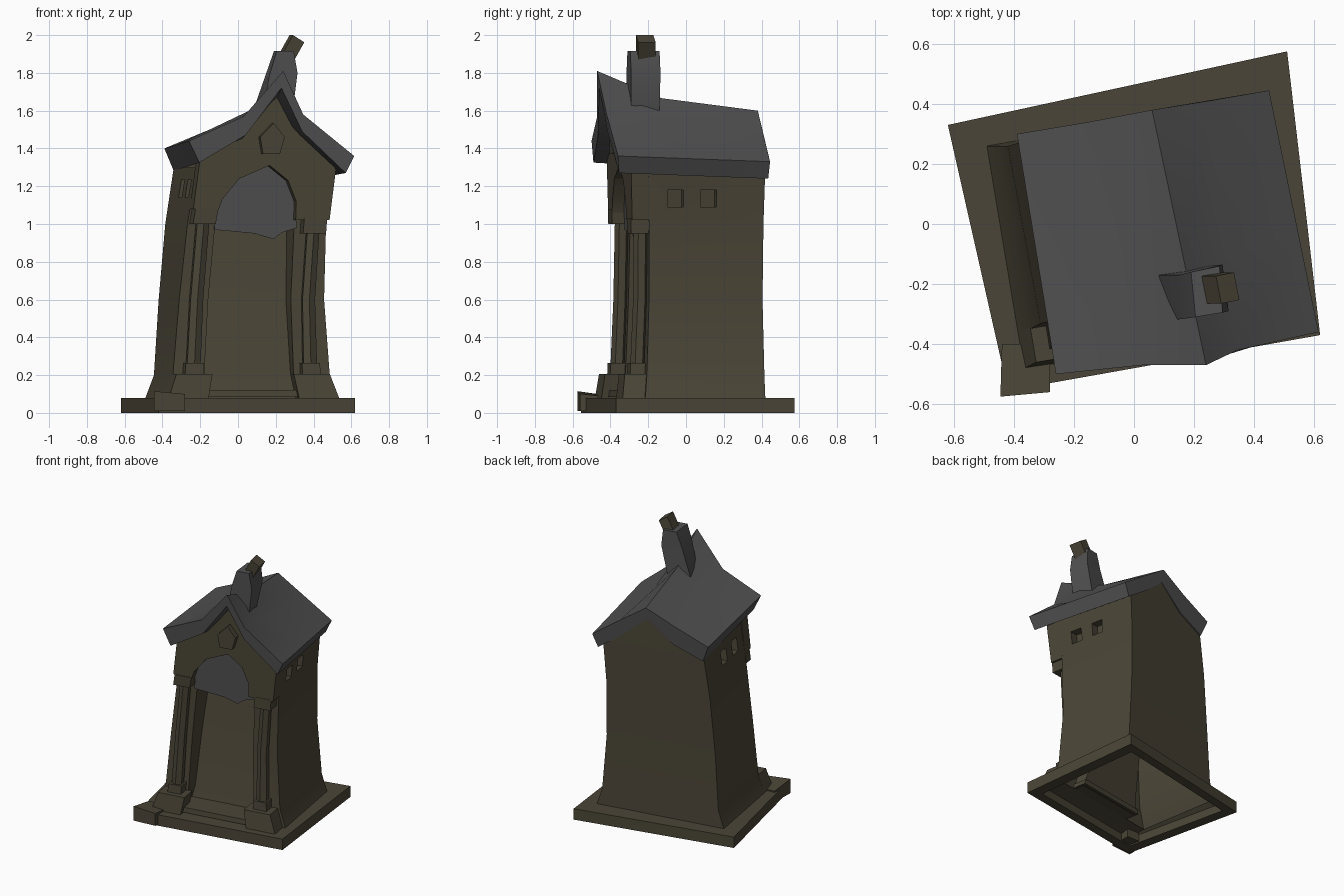
import bpy, bmesh, math
from mathutils import Vector

if "Cube" in bpy.data.objects:
    bpy.data.objects.remove(bpy.data.objects["Cube"])


def material(name, rgb):
    m = bpy.data.materials.new(name)
    m.diffuse_color = (*rgb, 1)
    m.use_nodes = True
    m.node_tree.nodes["Principled BSDF"].inputs["Base Color"].default_value = m.diffuse_color
    return m


STONE = material("brown stone", (0.070, 0.060, 0.038))
SLATE = material("grey slate", (0.082, 0.082, 0.084))

# Crooked building outline: height, then front-left, front-right, back-right, back-left
LEVELS = [
    (0.08, (-.37, -.46), (.55, -.31), (.43, .42), (-.49, .26)),
    (0.20, (-.33, -.44), (.50, -.30), (.39, .415), (-.445, .26)),
    (0.60, (-.295, -.42), (.47, -.285), (.36, .405), (-.42, .26)),
    (1.00, (-.25, -.41), (.482, -.285), (.36, .41), (-.385, .27)),
    (1.30, (-.20, -.42), (.52, -.29), (.38, .42), (-.34, .28)),
]


def warp(u, v, z):
    """u runs left to right, v front to back, inside the crooked outline."""
    zc = min(max(z, .08), 1.30)
    for a, b in zip(LEVELS, LEVELS[1:]):
        if zc <= b[0]:
            break
    t = (zc - a[0]) / (b[0] - a[0])
    fl, fr, br, bl = [Vector(p).lerp(Vector(q), t) for p, q in zip(a[1:], b[1:])]
    p = fl.lerp(fr, u).lerp(bl.lerp(br, u), v)
    return Vector((p.x, p.y, z))


def loft(name, rings, mat, caps=True):
    bm = bmesh.new()
    rows = [[bm.verts.new(p) for p in r] for r in rings]
    n = len(rows[0])
    for a, b in zip(rows, rows[1:]):
        for i in range(n):
            j = (i + 1) % n
            bm.faces.new((a[i], a[j], b[j], b[i]))
    if caps:
        bm.faces.new(rows[0][::-1])
        bm.faces.new(rows[-1])
    bmesh.ops.recalc_face_normals(bm, faces=bm.faces)
    me = bpy.data.meshes.new(name)
    bm.to_mesh(me)
    bm.free()
    me.materials.append(mat)
    ob = bpy.data.objects.new(name, me)
    bpy.context.collection.objects.link(ob)
    return ob


def prism(name, pts, v0, v1, mat):
    """Front-facing (u, z) profile extruded in depth."""
    return loft(name, [[warp(u, v, z) for u, z in pts] for v in (v0, v1)], mat)


def block(name, u0, u1, v0, v1, zs, mat=STONE):
    plan = [(u0, v0), (u1, v0), (u1, v1), (u0, v1)]
    return loft(name, [[warp(u, v, z) for u, v in plan] for z in zs], mat)


# Base slab, hollow underneath, its top meeting the walls
outer = [(-.42, -.555), (.62, -.37), (.51, .575), (-.62, .33)]
ring = lambda k, z: [Vector((x * k, y * k, z)) for x, y in outer]
foot_line = [warp(u, v, .08) for u, v in ((.01, .15), (.99, .15), (.99, .99), (.01, .99))]
loft("base_slab", [foot_line, ring(.86, .06), ring(.86, 0), ring(1, 0), ring(1, .08), foot_line],
     STONE, caps=False)

# Loose corner stone
corner = [(-.445, -.575, .115), (-.28, -.56, .10), (-.28, -.40, .085), (-.44, -.40, .09)]
loft("corner_stone", [[(x, y, .01) for x, y, z in corner], corner], STONE)

# Main walls with a recessed doorway
rings = []
for z in (.08, .2, .6, 1.0, 1.3):
    d = .24 + .2 * z
    plan = [(0, .13), (.2, .13), (.2, d), (.77, d), (.77, .13), (1, .13), (1, 1), (0, 1)]
    rings.append([warp(u, v, z) for u, v in plan])
walls = loft("walls", rings, STONE)

# Small window recesses
cutters = []
for u0, u1, z0, z1 in ((.92, 1.1, 1.09, 1.18), (-.1, .08, 1.14, 1.235)):
    for v in (.33, .58):
        c = block("window_cutter", u0, u1, v - .06, v + .06, (z0, z1))
        c.hide_render = True
        cutters.append(c)
        m = walls.modifiers.new("window", 'BOOLEAN')
        m.object = c
        m.solver = 'EXACT'
deps = bpy.context.evaluated_depsgraph_get()
cut = bpy.data.meshes.new_from_object(walls.evaluated_get(deps))
walls.modifiers.clear()
walls.data = cut
for c in cutters:
    bpy.data.objects.remove(c)
bm = bmesh.new()
bm.from_mesh(cut)
under = [f for f in bm.faces if max(v.co.z for v in f.verts) < .085]
bmesh.ops.delete(bm, geom=under, context='FACES')
bm.to_mesh(cut)
bm.free()

# Back gable and doorway floor
prism("back_gable", [(0, 1.3), (1, 1.3), (.55, 1.53)], .93, 1, STONE)
block("door_floor", .19, .78, .02, .28, (.085, .12))

# Front gable with arch
arch = [(.18, 1.06), (.2, 1.13), (.3, 1.24), (.51, 1.31), (.66, 1.23), (.74, 1.12), (.755, 1.02)]
roofline = [(1, 1.02), (1, 1.29), (.76, 1.51), (.6, 1.715), (.34, 1.48), (0, 1.35), (0, 1.08)]
prism("front_gable", arch + roofline, 0, .14, STONE)
prism("keystone", [(.43, 1.46), (.53, 1.535), (.61, 1.46), (.575, 1.37), (.45, 1.37)], -.06, .01, STONE)

# Grey ragged panel hanging in the arch
prism("arch_panel", [(.18, 1.08)] + arch[1:-1] +
      [(.785, .98), (.68, .955), (.62, .92), (.48, .95), (.19, .97)], .09, .1, SLATE)

# Columns with plinth, foot and capital
for side, low, high in (("left", .12, .10), ("right", .87, .90)):
    block(side + "_plinth", low - .12, low + .11, -.03, .14, (.08, .205))
    block(side + "_foot", low - .058, low + .058, .02, .14, (.2, .265))
    shaft = []
    for z in (.25, .6, 1.0):
        c = low + (high - low) * (z - .25) / .75
        shaft.append([warp(c + .05 * math.cos(a), .085 + .055 * math.sin(a), z)
                      for a in [math.pi * (k + .5) / 3 for k in range(6)]])
    loft(side + "_column", shaft, STONE)
    top = 1.08 if side == "left" else 1.03
    block(side + "_capital", high - .085, high + .08, -.005, .14, (top - .08, top))

# Sagging flared roof: upper and lower edge at front and back
front_top = [(-.26, -.50, 1.44), (.03, -.47, 1.57), (.24, -.47, 1.81), (.345, -.42, 1.58), (.615, -.36, 1.36)]
front_low = [(-.205, -.49, 1.325), (.04, -.465, 1.47), (.23, -.46, 1.72), (.34, -.415, 1.49), (.57, -.355, 1.27)]
back_top = [(-.39, .30, 1.40), (-.15, .34, 1.50), (.06, .38, 1.60), (.25, .41, 1.47), (.45, .445, 1.33)]
back_low = [(-.34, .29, 1.28), (-.13, .33, 1.36), (.06, .36, 1.51), (.24, .40, 1.36), (.41, .435, 1.24)]
sag = [0, -.02, -.06, -.02, 0]
mid = lambda f, b: [Vector(p).lerp(Vector(q), .4) + Vector((0, 0, s)) for p, q, s in zip(f, b, sag)]
loft("roof", [front_top + front_low[::-1],
              mid(front_top, back_top) + mid(front_low, back_low)[::-1],
              back_top + back_low[::-1]], SLATE)

# Leaning finial with broken tip
finial = [(1.60, (.08, -.17), (.13, -.32), (.29, -.29), (.25, -.14)),
          (1.80, (.15, -.17), (.17, -.315), (.315, -.29), (.295, -.135)),
          (1.915, (.19, -.16), (.205, -.31), (.295, -.295), (.285, -.14))]
loft("finial", [[(x, y, r[0]) for x, y in r[1:]] for r in finial], SLATE)
tip = []
for x, z in ((.25, 1.87), (.312, 1.981)):
    tip.append([(x + s * .03 - t * .009, -.213 + t * .046 + s * .006, z - s * .019)
                for s, t in ((-1, -1), (1, -1), (1, 1), (-1, 1))])
loft("finial_tip", tip, STONE)

# Soften only the gentle bends of walls, roof and columns
for ob in bpy.context.collection.objects:
    ob.data.shade_smooth()
    ob.data.set_sharp_from_angle(angle=math.radians(22))
